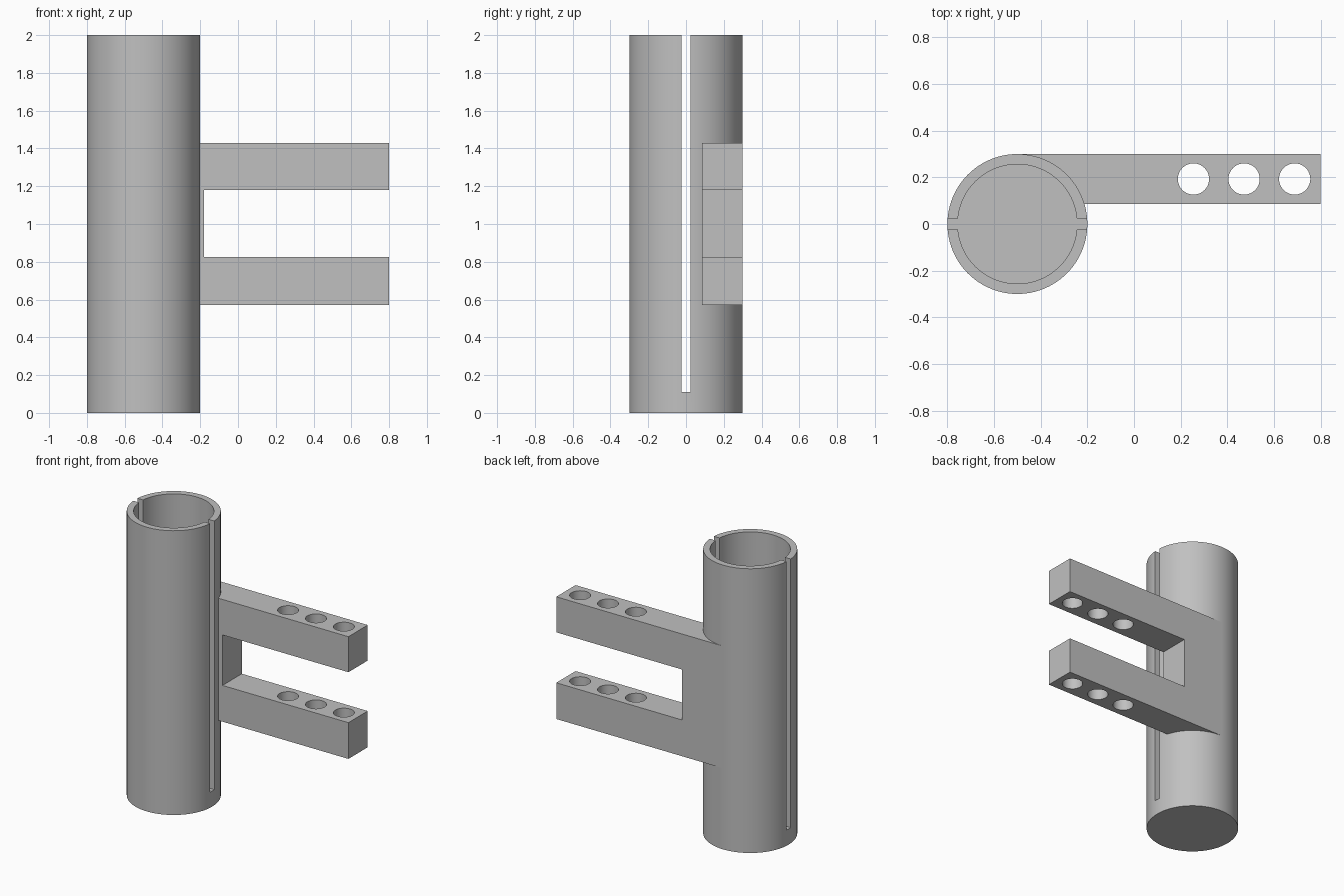
import bpy
import bmesh
from mathutils import Matrix, Vector

if "Cube" in bpy.data.objects:
    bpy.data.objects.remove(bpy.data.objects["Cube"], do_unlink=True)

grey = bpy.data.materials.new("plain grey")
grey.use_nodes = True
colour = (0.53, 0.53, 0.53, 1)
grey.diffuse_color = colour
grey.node_tree.nodes["Principled BSDF"].inputs["Base Color"].default_value = colour

AXIS_X = -0.5
HEIGHT = 2.0


def add_object(name, bm):
    bmesh.ops.recalc_face_normals(bm, faces=bm.faces)
    mesh = bpy.data.meshes.new(name)
    bm.to_mesh(mesh)
    bm.free()
    mesh.materials.append(grey)
    obj = bpy.data.objects.new(name, mesh)
    bpy.context.collection.objects.link(obj)
    return obj


def cylinder(name, x, y, radius, z0, z1, sides=96):
    bm = bmesh.new()
    bmesh.ops.create_cone(bm, cap_ends=True, segments=sides, radius1=radius,
                          radius2=radius, depth=z1 - z0,
                          matrix=Matrix.Translation((x, y, (z0 + z1) / 2)))
    return add_object(name, bm)


def box(name, low, high):
    low, high = Vector(low), Vector(high)
    bm = bmesh.new()
    bmesh.ops.create_cube(bm, size=1, matrix=Matrix.Translation((low + high) / 2)
                          @ Matrix.Diagonal((high - low).to_4d()))
    return add_object(name, bm)


def cut(obj, cutters):
    bpy.ops.object.select_all(action="DESELECT")
    bpy.context.view_layer.objects.active = obj
    obj.select_set(True)
    for cutter in cutters:
        mod = obj.modifiers.new("cut", "BOOLEAN")
        mod.operation = "DIFFERENCE"
        mod.solver = "EXACT"
        mod.object = cutter
        bpy.ops.object.modifier_apply(modifier=mod.name)
        bpy.data.objects.remove(cutter, do_unlink=True)
    bpy.ops.object.shade_smooth_by_angle(angle=0.5)


# Tube closed at the bottom, with a slot down both sides
tube = cylinder("slotted_tube", AXIS_X, 0, 0.3, 0, HEIGHT)
cut(tube, [
    cylinder("bore_cutter", AXIS_X, 0, 0.256, 0.11, HEIGHT + 0.2),
    box("slot_cutter", (-1, -0.023, 0.11), (0, 0.023, HEIGHT + 0.1)),
])

# Forked bracket, flush with the back of the tube
bracket = box("forked_bracket", (AXIS_X, 0.085, 0.57), (0.8, 0.3, 1.43))
cutters = [
    box("fork_gap_cutter", (-0.18, 0, 0.825), (1, 0.5, 1.18)),
    cylinder("tube_clearance_cutter", AXIS_X, 0, 0.28, 0.3, 1.7),
]
# Three holes through both arms
for i in range(3):
    cutters.append(cylinder("hole_cutter", 0.255 + 0.217 * i, 0.193, 0.067,
                            0.4, 1.6, 48))
cut(bracket, cutters)
